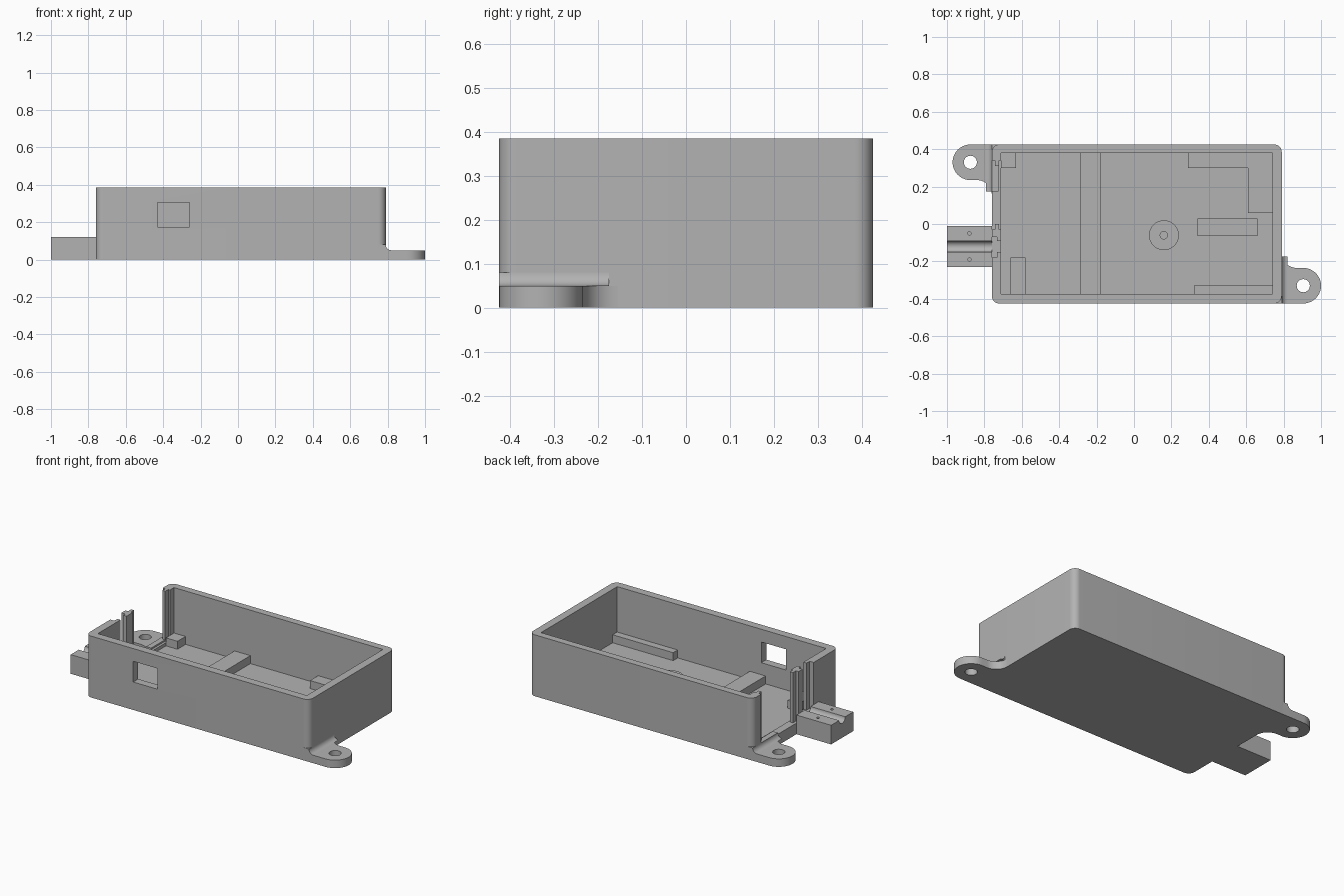
import bpy, bmesh
from math import pi, cos, sin

if "Cube" in bpy.data.objects:
    bpy.data.objects.remove(bpy.data.objects["Cube"])

grey = bpy.data.materials.new("plain grey")
grey.use_nodes = True
COLOUR = (0.45, 0.45, 0.45, 1)
grey.diffuse_color = COLOUR
grey.node_tree.nodes["Principled BSDF"].inputs["Base Color"].default_value = COLOUR


def prism(name, pts, z0, z1):
    """Extrude an xy outline from z0 to z1."""
    bm = bmesh.new()
    base = bm.faces.new([bm.verts.new((x, y, z0)) for x, y in pts])
    top = bmesh.ops.extrude_face_region(bm, geom=[base])["geom"]
    verts = [v for v in top if isinstance(v, bmesh.types.BMVert)]
    bmesh.ops.translate(bm, verts=verts, vec=(0, 0, z1 - z0))
    bmesh.ops.recalc_face_normals(bm, faces=bm.faces)
    me = bpy.data.meshes.new(name)
    bm.to_mesh(me)
    bm.free()
    me.materials.append(grey)
    ob = bpy.data.objects.new(name, me)
    bpy.context.collection.objects.link(ob)
    return ob


def box(name, x0, x1, y0, y1, z0, z1):
    return prism(name, [(x0, y0), (x1, y0), (x1, y1), (x0, y1)], z0, z1)


def arc(cx, cy, r, a0, a1, n=12):
    return [(cx + r * cos(a0 + (a1 - a0) * i / n), cy + r * sin(a0 + (a1 - a0) * i / n))
            for i in range(n + 1)]


def disc(name, x, y, r, z0, z1, n=32):
    return prism(name, arc(x, y, r, 0, 2 * pi, n)[:-1], z0, z1)


def cut(target, cutter):
    """Subtract a cutter and bake the result."""
    mod = target.modifiers.new("cut", "BOOLEAN")
    mod.operation, mod.solver, mod.object = "DIFFERENCE", "EXACT", cutter
    bpy.context.view_layer.update()
    dg = bpy.context.evaluated_depsgraph_get()
    me = bpy.data.meshes.new_from_object(target.evaluated_get(dg))
    target.modifiers.clear()
    target.data = me
    bpy.data.objects.remove(cutter)


def smooth(ob):
    bpy.ops.object.select_all(action="DESELECT")
    ob.select_set(True)
    bpy.context.view_layer.objects.active = ob
    bpy.ops.object.shade_smooth_by_angle(angle=0.6)


L, R, F, B, H = -0.76, 0.79, -0.425, 0.425, 0.385
IL, IR, IF, IB, FLOOR = -0.71, 0.74, -0.375, 0.38, 0.05
SILL = 0.07
r = 0.04

# Open tray with rounded vertical corners
outline = (arc(R - r, B - r, r, 0, pi / 2) + arc(L + r, B - r, r, pi / 2, pi)
           + arc(L + r, F + r, r, pi, 1.5 * pi) + arc(R - r, F + r, r, 1.5 * pi, 2 * pi))
case = prism("case", outline, 0, H)
cut(case, box("cavity", IL, IR, IF, IB, FLOOR, 1))
cut(case, box("window", -0.43, -0.26, -0.5, -0.3, 0.175, 0.305))
cut(case, box("end_opening", -0.9, IL + 0.02, -0.18, 0.34, SILL, 1))
smooth(case)

# Slotted post and guide rails in the end opening
box("end_post", L, IL, -0.07, -0.03, SILL, H)
box("post_tongue", -0.742, -0.722, -0.03, 0, SILL, H)
box("post_lip", -0.732, IL, -0.09, -0.07, SILL, H)
box("wall_lip", -0.732, IL, -0.18, -0.15, SILL, H)
box("wall_tongue", -0.742, -0.722, 0.31, 0.34, SILL, H)
box("cable_sill", L, IL, -0.18, -0.07, SILL, 0.09)

# Raised supports on the floor
Z = 0.1
box("cross_rib", -0.29, -0.18, IF, IB, FLOOR, Z)
box("corner_block", IL, -0.63, 0.30, IB, FLOOR, Z)
box("side_block", -0.66, -0.58, IF, -0.18, FLOOR, Z)
box("front_rail", 0.32, IR, IF, -0.33, FLOOR, Z)
box("centre_pad", 0.34, 0.66, -0.065, 0.03, FLOOR, Z)
prism("corner_support", [(0.29, IB), (0.29, 0.30), (0.61, 0.30), (0.61, 0.06),
                         (IR, 0.06), (IR, IB)], FLOOR, Z)
boss = disc("round_boss", 0.16, -0.06, 0.08, FLOOR, Z)
cut(boss, disc("boss_hole", 0.16, -0.06, 0.02, FLOOR + 0.01, 1))
smooth(boss)

# Cable clamp block with a half round channel and two screw holes
clamp = box("cable_clamp", -1, L, -0.23, -0.01, 0, 0.12)
channel = disc("channel", 0, 0, 0.03, -1.1, -0.7)
channel.rotation_euler = (0, pi / 2, 0)
channel.location = (0, -0.12, 0.12)
cut(clamp, channel)
for y in (-0.05, -0.19):
    cut(clamp, disc("screw_hole", -0.88, y, 0.009, 0.03, 1, 16))
smooth(clamp)

# Mounting lugs, the second being the first turned half way round
for name, s in (("right_lug", 1), ("left_lug", -1)):
    def turn(pts):
        return [(0.015 + s * x, s * y) for x, y in pts]
    W, cx, cy, lr = 0.775, 0.89, -0.33, 0.095
    pts = [(W - 0.04, F), (cx, F)] + arc(cx, cy, lr, -pi / 2, pi / 2, 20)[1:]
    pts += arc(W + 0.08, cy + lr + 0.08, 0.08, 1.5 * pi, pi) + [(W - 0.04, cy + lr + 0.08)]
    lug = prism(name, turn(pts), 0, 0.05)
    hx, hy = turn([(cx, cy)])[0]
    cut(lug, disc("lug_hole", hx, hy, 0.035, -1, 1))
    smooth(lug)
    # Concave fillet between lug and wall, drawn in xz and stood along y
    prof = [(W - 0.035, 0.05), (W - 0.035, 0.08)] + arc(W + 0.03, 0.08, 0.03, pi, 1.5 * pi, 8)
    fil = prism(name + "_fillet", [(0.015 + s * x, z) for x, z in prof], 0.175, -F)
    fil.rotation_euler = (pi / 2, 0, 0)
    if s < 0:
        fil.location.y = 0.175 - F
    smooth(fil)
